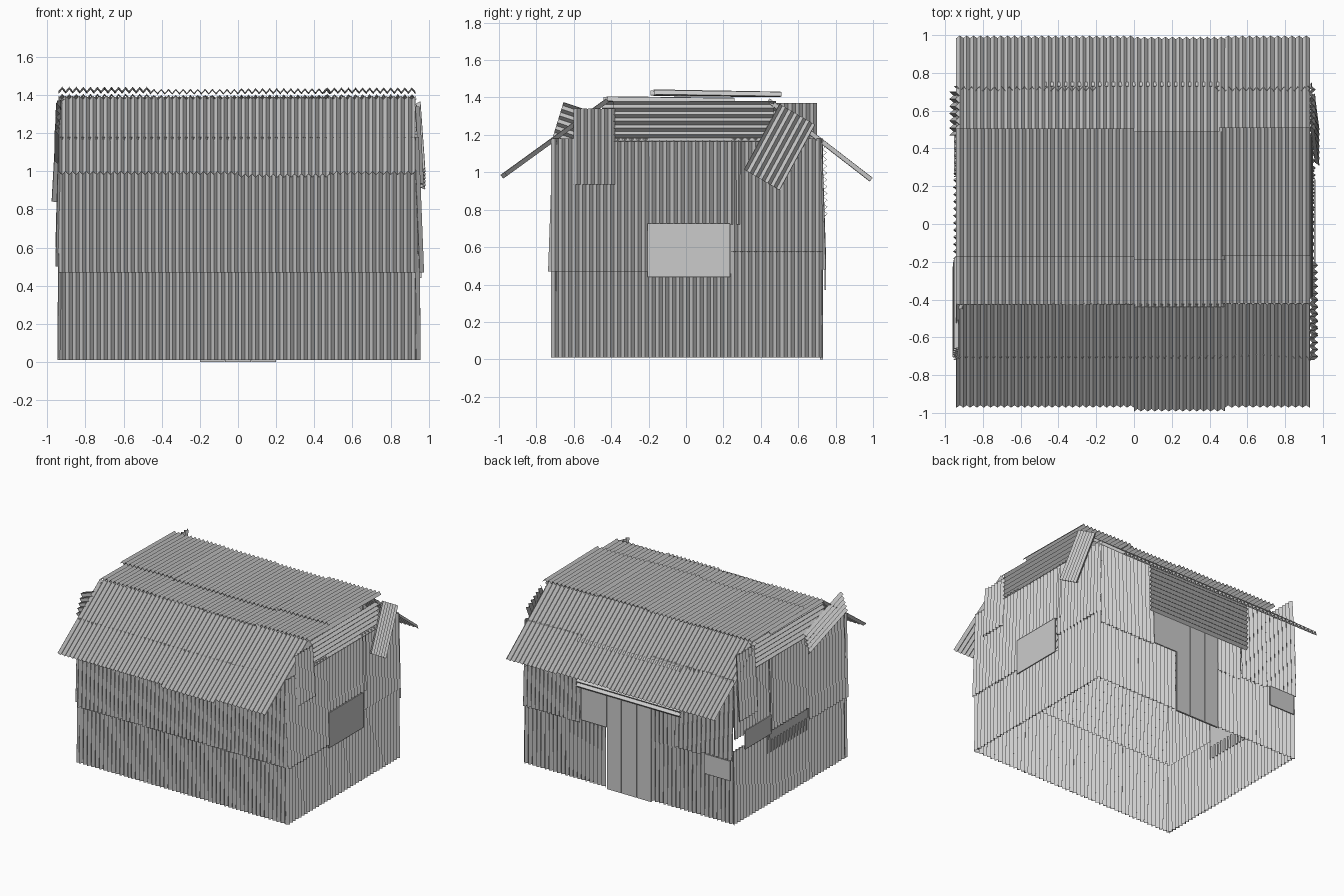
import bpy, math
from mathutils import Vector

if "Cube" in bpy.data.objects:
    bpy.data.objects.remove(bpy.data.objects["Cube"])

PITCH, AMP = 0.0375, 0.011


def finish(name, verts, faces, thick):
    me = bpy.data.meshes.new(name)
    me.from_pydata(verts, [], faces)
    ob = bpy.data.objects.new(name, me)
    bpy.context.collection.objects.link(ob)
    m = ob.modifiers.new("thickness", 'SOLIDIFY')
    m.thickness, m.offset = thick, 0
    return ob


def sheet(name, corner, across, along):
    """Corrugated sheet: zigzag over 'across', ribs running down 'along'."""
    a, u, v = Vector(corner), Vector(across), Vector(along)
    n = u.cross(v).normalized()
    steps = max(2, 2 * round(u.length / PITCH))
    verts, faces = [], []
    for i in range(steps + 1):
        p = a + u * (i / steps) + n * (AMP if i % 2 else -AMP)
        verts += [p, p + v]
        if i:
            k = 2 * i
            faces.append((k - 2, k, k + 1, k - 1))
    return finish(name, verts, faces, 0.003)


def plate(name, corner, u, v, thick=0.008):
    a, u, v = Vector(corner), Vector(u), Vector(v)
    return finish(name, [a, a + u, a + u + v, a + v], [(0, 1, 2, 3)], thick)


def front_back(name, x0, x1, z0, z1, y0, y1):
    """Wall sheet facing front or back; y0 at its foot, y1 at its top."""
    sheet(name, (x0, y0, z0), (x1 - x0, 0, 0), (0, y1 - y0, z1 - z0))


def side(name, y0, y1, z0, z1, x0, x1):
    """Wall sheet facing left or right; x0 at its foot, x1 at its top."""
    sheet(name, (x0, y0, z0), (0, y1 - y0, 0), (x1 - x0, 0, z1 - z0))


# front wall: lower and leaning upper sheets
for i in range(4):
    x0 = -0.94 + i * 0.47
    front_back("front_lower_sheet", x0, x0 + 0.475, 0.01, 0.58, -0.71, -0.70)
    front_back("front_upper_sheet", x0 - 0.002, x0 + 0.47, 0.47, 1.18, -0.725, -0.70)

# back wall on both sides of the door
for x0, x1 in ((0.21, 0.57), (0.57, 0.94), (-0.94, -0.57), (-0.57, -0.2)):
    front_back("back_lower_sheet", x0, x1, 0.01, 0.56, 0.72, 0.715)
for x0, x1, z in ((0.43, 0.94, 0.48), (-0.94, -0.66, 0.53), (-0.66, -0.42, 0.51)):
    front_back("back_upper_sheet", x0, x1, z, 1.18, 0.737, 0.715)
front_back("back_door_side_sheet", -0.42, -0.2, 0.5, 1.18, 0.72, 0.715)
sheet("back_lintel_sheet", (-0.47, 0.745, 0.76), (0, -0.005, 0.4), (0.93, 0, 0))

# door planks and flat patches on the back
for x0, x1 in ((-0.2, -0.07), (-0.07, 0.07), (0.07, 0.2)):
    plate("door_plank", (x0 + 0.002, 0.725, 0), (x1 - x0 - 0.004, 0, 0), (0, 0, 0.9), 0.015)
plate("back_high_patch", (0.2, 0.728, 0.5), (0.23, 0, 0), (0, 0, 0.38))
plate("back_corner_patch", (-0.92, 0.745, 0.37), (0.23, 0, 0), (0, 0, 0.16))

# right wall
for y0, y1, z in ((-0.72, -0.2, 0.57), (-0.2, 0.24, 0.46), (0.24, 0.73, 0.66)):
    side("right_lower_sheet", y0, y1, 0.01, z, 0.945, 0.94)
side("right_upper_front_sheet", -0.72, -0.2, 0.47, 1.18, 0.963, 0.935)
side("right_upper_middle_sheet", -0.2, 0.3, 0.72, 1.17, 0.945, 0.935)
side("right_upper_back_sheet", 0.24, 0.73, 0.575, 1.18, 0.95, 0.93)
plate("right_window", (0.958, -0.205, 0.44), (0, 0.44, 0), (0, 0, 0.285))
side("right_gable_front_sheet", -0.6, -0.38, 0.935, 1.34, 0.962, 0.94)
sheet("right_gable_sheet", (0.935, -0.39, 1.165), (-0.01, 0, 0.215), (0, 0.86, 0))
sheet("right_slanted_sheet", (0.945, 0.5, 1.365), (0, 0.19, -0.11), (0.025, -0.19, -0.35))

# left wall
for y0, y1, z in ((-0.72, -0.23, 0.57), (-0.23, 0.27, 0.52), (0.27, 0.73, 0.6)):
    side("left_lower_sheet", y0, y1, 0.01, z, -0.935, -0.93)
side("left_upper_front_sheet", -0.72, -0.22, 0.5, 1.18, -0.945, -0.93)
side("left_upper_middle_sheet", -0.22, 0.27, 0.6, 1.18, -0.945, -0.93)
side("left_upper_back_sheet", 0.25, 0.73, 0.7, 1.18, -0.942, -0.93)
plate("left_window", (-0.93, -0.23, 0.42), (0, 0.52, 0), (0, 0, 0.31))
plate("left_patch", (-0.95, 0.26, 0.58), (0, 0.34, 0), (0, 0, 0.15))
side("left_gable_back_sheet", 0.47, 0.7, 0.84, 1.37, -0.965, -0.935)
sheet("left_gable_sheet", (-0.93, -0.45, 1.165), (0.01, 0, 0.215), (0, 0.93, 0))
sheet("left_slanted_sheet", (-0.95, -0.71, 1.195), (0.01, 0.055, 0.18), (0, 0.48, -0.16))

# roof slopes, front and back
for x0, x1, d in ((-0.94, -0.47, 0), (-0.47, 0, 0), (0, 0.48, 0.02), (0.48, 0.93, 0)):
    sheet("roof_front_slope", (x0, -0.42, 1.385), (x1 - x0, 0, 0), (0, -0.545 - d, -0.395 - d * 0.7))
    sheet("roof_back_slope", (x0, 0.44, 1.385), (x1 - x0, 0, 0), (0, 0.55 - d * 0.3, -0.425 + d * 0.3))

# flat roof top: front row tucked under the back row
for x0, x1, dy, dz in ((-0.94, -0.46, 0, 0.006), (-0.46, 0, 0, 0),
                       (0, 0.48, -0.015, 0.002), (0.45, 0.93, 0.005, 0.004)):
    sheet("roof_top_front", (x0, -0.425 + dy, 1.388 + dz), (x1 - x0, 0, 0), (0, 0.68, -0.008))
    sheet("roof_top_back", (x0, -0.175 + dy, 1.42 + dz * 1.8), (x1 - x0, 0, 0), (0, 0.68, -0.006 - dz))
